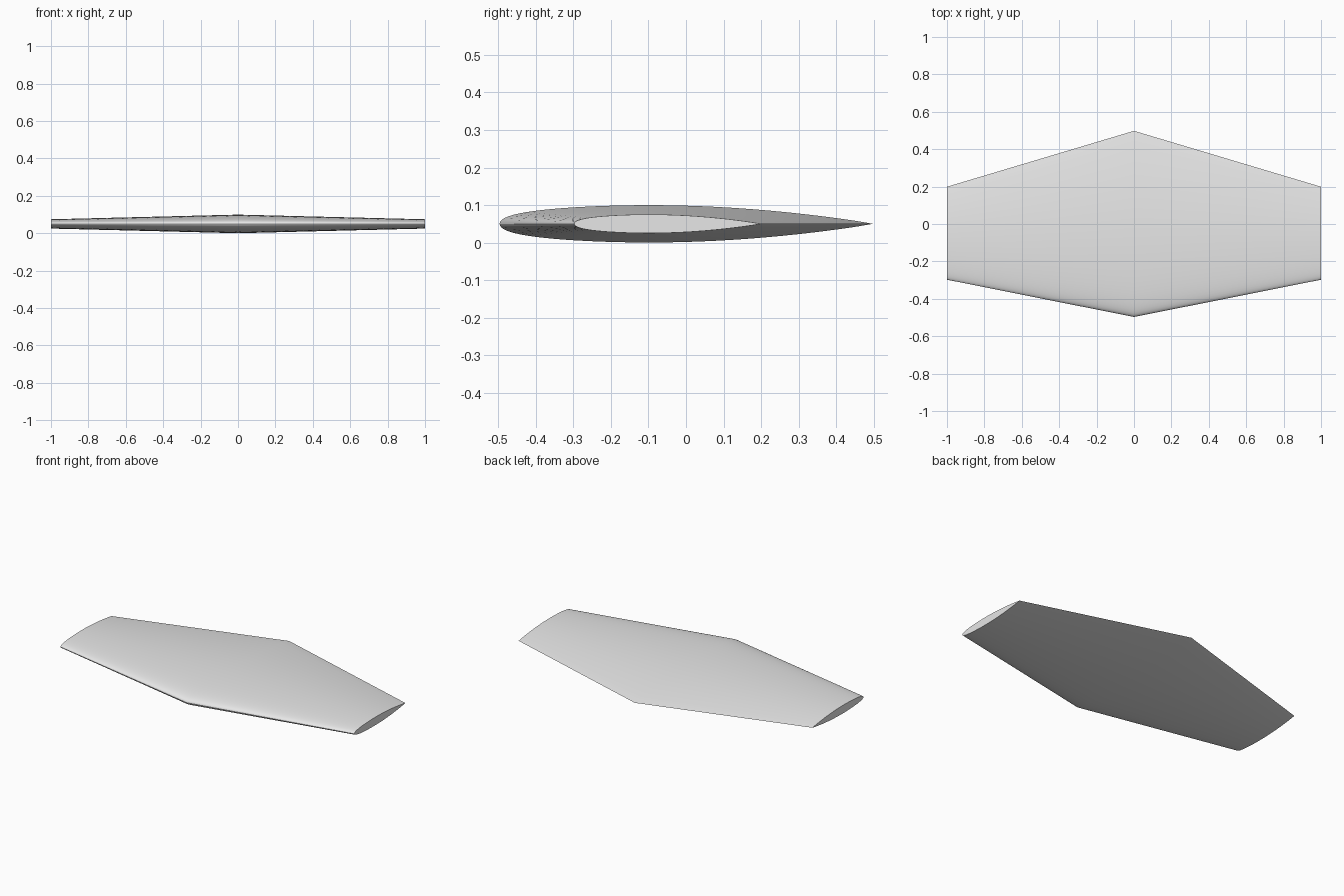
import bpy, bmesh, math

cube = bpy.data.objects.get("Cube")
if cube:
    bpy.data.objects.remove(cube, do_unlink=True)

ROOT_CHORD, TIP_CHORD = 0.995, 0.497
SPINE_Y, MID_Z = -0.099, 0.05   # line of greatest thickness, shared by all sections
STEPS = 40


def half_thickness(t):
    """Half thickness of a symmetric foil, thickest at 40 percent of the chord."""
    if t < 0.4:
        h = 0.2969 * math.sqrt(t) - 0.2468 * t + 0.1751 * t**2 - 0.2667 * t**3
    else:
        u = 1 - t
        h = 0.002 * min(1, u * 20) + 0.315 * u - 0.2333 * u**2 - 0.0324 * u**3
    return h * 0.5


def section(bm, x, chord):
    """Closed foil loop from trailing edge over the top to the nose and back."""
    loop = []
    for i in range(2 * STEPS):
        a = math.pi * i / STEPS
        t = (1 + math.cos(a)) / 2
        side = 1 if i <= STEPS else -1
        loop.append(bm.verts.new((x, SPINE_Y + (t - 0.4) * chord,
                                  MID_Z + side * half_thickness(t) * chord)))
    return loop


# Double-tapered wing lofted from tip to root to tip
bm = bmesh.new()
loops = [section(bm, x, c) for x, c in
         ((-1, TIP_CHORD), (0, ROOT_CHORD), (1, TIP_CHORD))]
for a, b in zip(loops, loops[1:]):
    for i in range(len(a)):
        j = (i + 1) % len(a)
        bm.faces.new((a[i], a[j], b[j], b[i]))

# Flat tip caps
bm.faces.new(loops[0])
bm.faces.new(loops[-1])
bmesh.ops.recalc_face_normals(bm, faces=bm.faces)

mesh = bpy.data.meshes.new("wing")
bm.to_mesh(mesh)
bm.free()
wing = bpy.data.objects.new("wing", mesh)
bpy.context.collection.objects.link(wing)

# Plain grey surface
grey = bpy.data.materials.new("light_grey")
grey.use_nodes = True
grey.diffuse_color = (0.8, 0.8, 0.8, 1)
grey.node_tree.nodes["Principled BSDF"].inputs["Base Color"].default_value = (0.8, 0.8, 0.8, 1)
mesh.materials.append(grey)

bpy.ops.object.select_all(action='DESELECT')
wing.select_set(True)
bpy.context.view_layer.objects.active = wing
bpy.ops.object.shade_smooth_by_angle(angle=math.radians(30))
